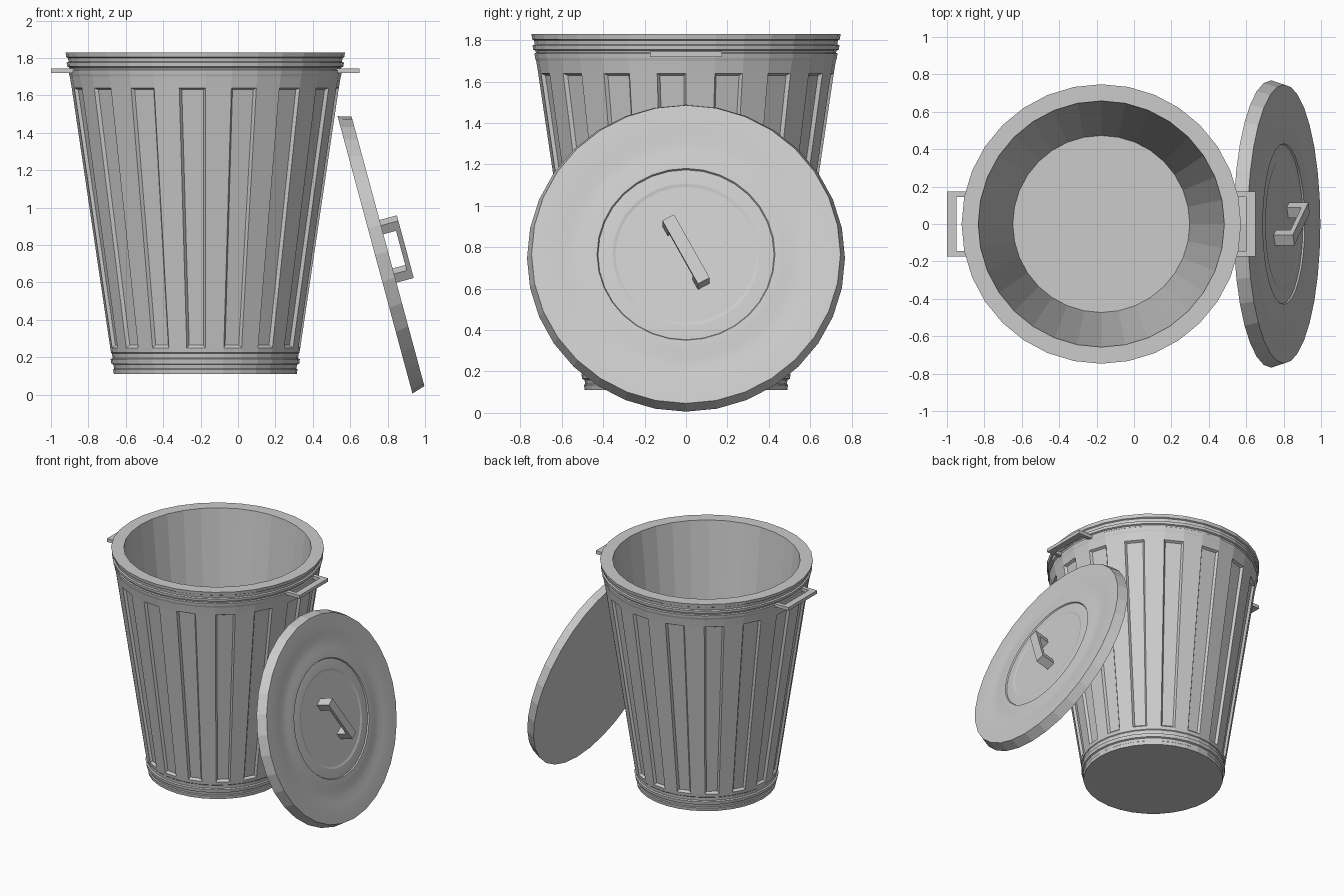
import bpy, bmesh, math
from mathutils import Matrix, Vector

if "Cube" in bpy.data.objects:
    bpy.data.objects.remove(bpy.data.objects["Cube"])

SIDES = 32
CX = -0.175                      # centre of the can in x


def finish(bm, name, matrix=None):
    if matrix is not None:
        bm.transform(matrix)
    bmesh.ops.recalc_face_normals(bm, faces=bm.faces)
    mesh = bpy.data.meshes.new(name)
    bm.to_mesh(mesh)
    bm.free()
    obj = bpy.data.objects.new(name, mesh)
    bpy.context.collection.objects.link(obj)
    return obj


def lathe(bm, profile):
    """Revolve (radius, z) points, cap both ends, return bands of faces."""
    rings = [[bm.verts.new((r * math.cos(2 * math.pi * i / SIDES),
                            r * math.sin(2 * math.pi * i / SIDES), z))
              for i in range(SIDES)] for r, z in profile]
    bands = []
    for a, b in zip(rings, rings[1:]):
        bands.append([bm.faces.new((a[i], a[(i + 1) % SIDES],
                                    b[(i + 1) % SIDES], b[i])) for i in range(SIDES)])
    bm.faces.new(rings[0][::-1])
    bm.faces.new(rings[-1])
    return bands


def box(bm, x0, x1, y0, y1, z0, z1):
    m = Matrix.Translation(((x0 + x1) / 2, (y0 + y1) / 2, (z0 + z1) / 2))
    m = m @ Matrix.Diagonal((x1 - x0, y1 - y0, z1 - z0, 1))
    bmesh.ops.create_cube(bm, size=1, matrix=m)


# can: ridged foot, tapered wall, ridged rim, hollow inside
foot = [(.489, .11), (.493, .135), (.487, .14), (.491, .16), (.502, .165),
        (.506, .19), (.496, .195), (.499, .22), (.504, .225)]
wall = [(.508, .25), (.714, 1.64)]
rim = [(.724, 1.70), (.729, 1.715), (.732, 1.735), (.725, 1.74), (.728, 1.75),
       (.739, 1.755), (.741, 1.775), (.731, 1.78), (.734, 1.80), (.743, 1.805),
       (.747, 1.83)]
inside = [(.658, 1.83), (.473, .15)]
bm = bmesh.new()
bands = lathe(bm, foot + wall + rim + inside)
bmesh.ops.recalc_face_normals(bm, faces=bm.faces)
# sunken panels on every other wall face
panels = bands[len(foot)][1::2]
bmesh.ops.inset_individual(bm, faces=panels, thickness=.012, depth=-.017,
                           use_even_offset=True)
finish(bm, "can", Matrix.Translation((CX, 0, 0)))

# side handles: one welded U-shaped strap, mirrored
for side, name in ((-1, "left_handle"), (1, "right_handle")):
    bm = bmesh.new()
    path = [(.69, .175), (.825, .175), (.825, -.175), (.69, -.175),
            (.69, -.145), (.775, -.145), (.775, .145), (.69, .145)]
    face = bm.faces.new([bm.verts.new((CX + side * x, y, 1.72)) for x, y in path])
    ext = bmesh.ops.extrude_face_region(bm, geom=[face])
    bmesh.ops.translate(bm, vec=(0, 0, .025),
                        verts=[v for v in ext["geom"] if isinstance(v, bmesh.types.BMVert)])
    finish(bm, name)

# leaning lid: disc with shallow pressed rings
tilt = math.atan2(.9655, .2607)
lean = Matrix.Translation((.7325, 0, .7475)) @ Matrix.Rotation(tilt, 4, 'Y')
bm = bmesh.new()
lathe(bm, [(.768, 0), (.746, .072), (.66, .072), (.61, .068), (.56, .063), (.52, .064),
           (.48, .069), (.445, .071), (.43, .071), (.425, .062), (.39, .065),
           (.355, .066), (.34, .062), (.30, .062)])
lid = finish(bm, "lid", lean)
bpy.ops.object.select_all(action='DESELECT')
lid.select_set(True)
bpy.context.view_layer.objects.active = lid
bpy.ops.object.shade_smooth_by_angle(angle=math.radians(10.5))

# lid handle: bar on two feet, turned in the lid plane
bm = bmesh.new()
outline = [(-.18, .055), (-.18, .168), (.18, .168), (.18, .055),
           (.125, .055), (.125, .142), (-.125, .142), (-.125, .055)]
face = bm.faces.new([bm.verts.new((x, -.032, z)) for x, z in outline])
ext = bmesh.ops.extrude_face_region(bm, geom=[face])
bmesh.ops.translate(bm, vec=(0, .064, 0),
                    verts=[v for v in ext["geom"] if isinstance(v, bmesh.types.BMVert)])
finish(bm, "lid_handle", lean @ Matrix.Rotation(math.radians(28.5), 4, 'Z'))
